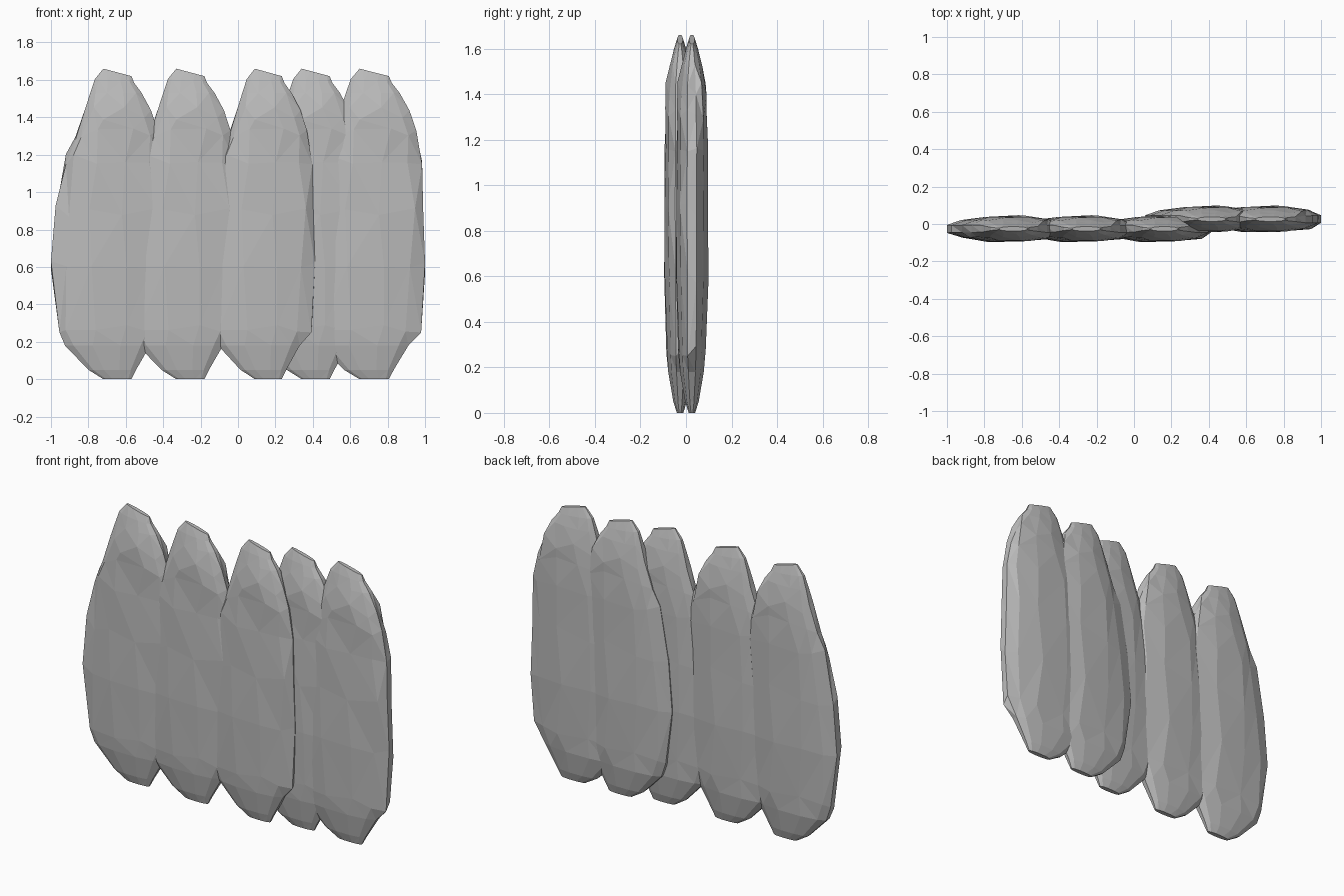
import bpy, bmesh, random
from mathutils import Vector, Matrix

if "Cube" in bpy.data.objects:
    bpy.data.objects.remove(bpy.data.objects["Cube"])

random.seed(4)

stone = bpy.data.materials.new("stone grey")
stone.diffuse_color = (0.5, 0.5, 0.5, 1)
stone.use_nodes = True
stone.node_tree.nodes["Principled BSDF"].inputs["Base Color"].default_value = stone.diffuse_color

# Slab cross-section: flattened lens with blunt ends (unit half-sizes)
SECTION = [(-1, -.3), (-.8, -.7), (-.35, -.97), (.3, -1), (.78, -.74), (1, -.3),
           (1, .3), (.78, .74), (.3, 1), (-.35, .97), (-.8, .7), (-1, .3)]

# Outline: height, left x, right x, half thickness
ROWS = [(0.00, 0.00, 0.15, .014), (0.05, -.08, 0.175, .030), (0.18, -.205, 0.25, .052),
        (0.27, -.235, 0.315, .061), (0.60, -.28, 0.335, .071), (0.90, -.255, 0.325, .071),
        (1.18, -.20, 0.32, .069), (1.31, -.15, 0.29, .067), (1.42, -.095, 0.255, .064),
        (1.53, -.07, 0.205, .044), (1.60, -.045, 0.165, .028), (1.66, 0.00, 0.15, .012)]


def add_object(name, mesh):
    ob = bpy.data.objects.new(name, mesh)
    bpy.context.collection.objects.link(ob)
    return ob


def slab_mesh():
    """Loft the outline, roughening the middle rings so the faces look hewn."""
    bm = bmesh.new()
    rings = []
    for i, (z, xl, xr, t) in enumerate(ROWS):
        ring = []
        middle = 2 < i < 9
        for u, v in SECTION:
            x = (xl + xr) / 2 + u * (xr - xl) / 2
            y, zz = v * t, z
            if i >= 10:                       # crown slopes down to the right
                zz -= (0.04 if i == 11 else 0.015) * x / 0.15
            if middle:
                zz += random.uniform(-.035, .035)
                y *= random.uniform(.9, 1.03)
                if abs(u) < .9:
                    x += random.uniform(-.025, .025)
            ring.append(bm.verts.new((x, y, zz)))
        rings.append(ring)
    n = len(SECTION)
    for a, b in zip(rings, rings[1:]):
        for k in range(n):
            bm.faces.new((a[k], a[(k + 1) % n], b[(k + 1) % n], b[k]))
    bm.faces.new(rings[0][::-1])
    bm.faces.new(rings[-1])
    bmesh.ops.triangulate(bm, faces=bm.faces[:])
    bmesh.ops.recalc_face_normals(bm, faces=bm.faces[:])
    mesh = bpy.data.meshes.new("slab")
    bm.to_mesh(mesh)
    bm.free()
    return mesh


def chip_cutter(start, end, y, size):
    """Narrow diamond bar that scores a chip between two points of the x-z plane."""
    a, b = Vector((start[0], y, start[1])), Vector((end[0], y, end[1]))
    bm = bmesh.new()
    bmesh.ops.create_cone(bm, cap_ends=True, segments=4, radius1=size,
                          radius2=size * .4, depth=(b - a).length)
    rot = (b - a).to_track_quat('Z', 'Y').to_matrix().to_4x4()
    bmesh.ops.transform(bm, matrix=Matrix.Translation((a + b) / 2) @ rot, verts=bm.verts[:])
    mesh = bpy.data.meshes.new("chip_cutter")
    bm.to_mesh(mesh)
    bm.free()
    ob = add_object("chip_cutter", mesh)
    ob.hide_render = True
    return ob


# Master slab with chips at shoulder and foot
master = add_object("slab_master", slab_mesh())
cutters = [chip_cutter((-.11, 1.38), (.01, 1.53), -.062, .022),
           chip_cutter((.34, .27), (.17, .19), -.068, .024),
           chip_cutter((-.23, .21), (-.06, .215), -.062, .017),
           chip_cutter((.03, 1.53), (.12, 1.47), .064, .014)]
for c in cutters:
    mod = master.modifiers.new("chip", 'BOOLEAN')
    mod.operation = 'DIFFERENCE'
    mod.solver = 'EXACT'
    mod.object = c
bpy.context.view_layer.update()
graph = bpy.context.evaluated_depsgraph_get()
slab = bpy.data.meshes.new_from_object(master.evaluated_get(graph))
slab.materials.clear()
slab.materials.append(stone)
for ob in [master] + cutters:
    bpy.data.objects.remove(ob)

# Fence of five overlapping slabs: three in front, two behind
for i, (x, y, sx) in enumerate([(-.72, -.026, 1), (-.33, -.026, 1), (.09, -.026, .96),
                                (.34, .026, 1), (.65, .026, 1.045)]):
    ob = add_object(f"stone_slab_{i + 1}", slab)
    ob.location = (x, y, 0)
    ob.scale = (sx, 1, 1)
